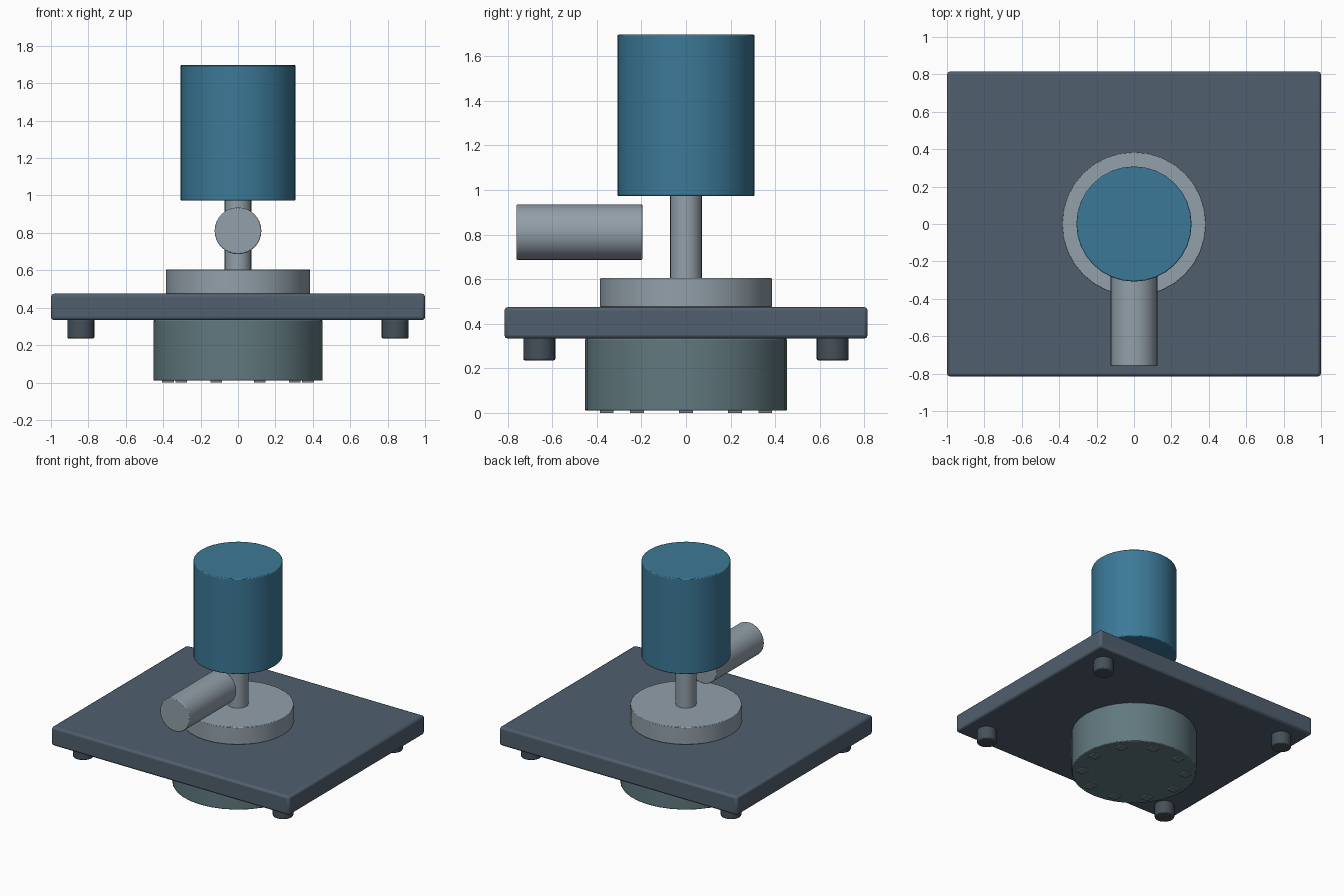
import bpy
from math import cos, sin, pi

if "Cube" in bpy.data.objects:
    bpy.data.objects.remove(bpy.data.objects["Cube"])


def material(name, rgb):
    m = bpy.data.materials.new(name)
    m.diffuse_color = (*rgb, 1)
    m.use_nodes = True
    m.node_tree.nodes["Principled BSDF"].inputs["Base Color"].default_value = m.diffuse_color
    return m


blue = material("motor_blue", (0.045, 0.19, 0.31))
slate = material("plate_slate", (0.08, 0.115, 0.155))
teal = material("housing_teal", (0.12, 0.19, 0.21))
steel = material("steel", (0.29, 0.35, 0.40))
dark = material("foot_dark", (0.06, 0.08, 0.10))
slot = material("slot_grey", (0.16, 0.21, 0.23))


def finish(name, mat, bevel):
    o = bpy.context.object
    o.name = name
    o.data.materials.append(mat)
    bpy.ops.object.transform_apply(location=False, rotation=True, scale=True)
    if bevel:
        b = o.modifiers.new("bevel", "BEVEL")
        b.width, b.segments, b.limit_method = bevel, 2, "ANGLE"
        b.angle_limit = pi / 4
    bpy.ops.object.shade_smooth_by_angle(angle=pi / 6)
    return o


def cylinder(name, r, z0, z1, mat, x=0, y=0, sides=32, bevel=0.006):
    bpy.ops.mesh.primitive_cylinder_add(vertices=sides, radius=r, depth=z1 - z0,
                                        location=(x, y, (z0 + z1) / 2))
    return finish(name, mat, bevel)


def box(name, size, loc, mat, bevel=0):
    bpy.ops.mesh.primitive_cube_add(size=1, location=loc)
    bpy.context.object.scale = size
    return finish(name, mat, bevel)


# Mounting plate
box("mounting_plate", (2, 1.63, 0.142), (0, 0, 0.404), slate, 0.016)

# Vertical stack: intake housing, flange, shaft, motor
cylinder("intake_housing", 0.453, 0.01, 0.334, teal)
cylinder("flange", 0.385, 0.474, 0.605, steel, bevel=0.004)
cylinder("shaft", 0.071, 0.6, 0.98, steel, bevel=0)
cylinder("motor", 0.308, 0.973, 1.697, blue)

# Horizontal discharge pipe pointing to the front
bpy.ops.mesh.primitive_cylinder_add(vertices=32, radius=0.125, depth=0.565,
                                    location=(0, -0.478, 0.811), rotation=(pi / 2, 0, 0))
finish("discharge_pipe", steel, 0.006)

# Rubber feet under the plate corners
for sx in (-1, 1):
    for sy in (-1, 1):
        cylinder("foot", 0.072, 0.235, 0.34, dark, sx * 0.84, sy * 0.658, 24, 0.008)

# Ring of intake slots under the housing
for i in range(10):
    a = i * pi / 5
    box("intake_slot", (0.062, 0.062, 0.03),
        (0.374 * cos(a), 0.374 * sin(a), 0.015), slot)
